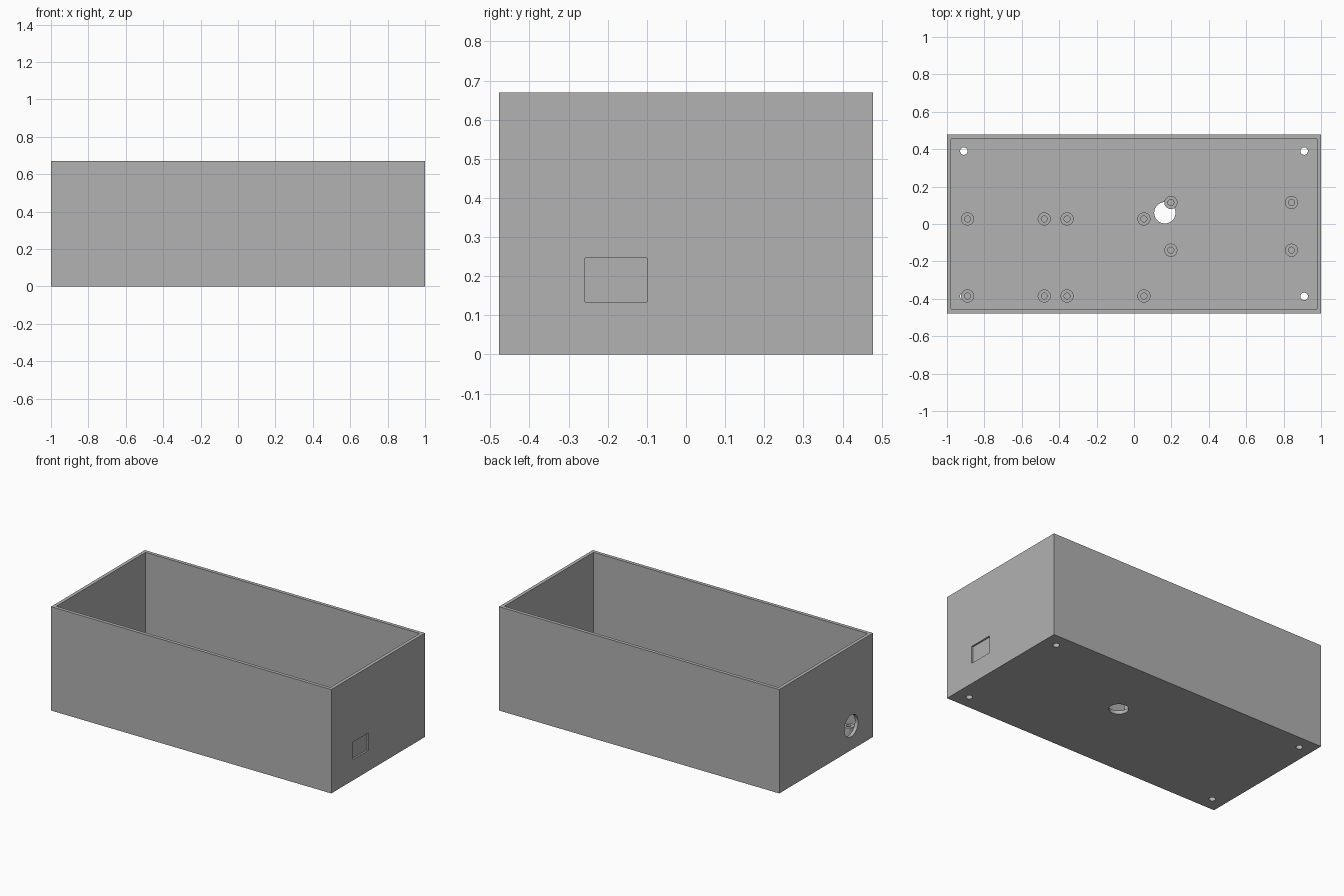
import bpy, bmesh, math
from mathutils import Matrix, Vector

if "Cube" in bpy.data.objects:
    bpy.data.objects.remove(bpy.data.objects["Cube"], do_unlink=True)

# Overall sizes
HX, HY, H = 1.0, 0.4775, 0.67
WALL = 0.0225
STANDOFF_TOP = 0.079

grey = bpy.data.materials.new("plain grey")
grey.use_nodes = True
grey.diffuse_color = (0.445, 0.445, 0.445, 1)
grey.node_tree.nodes["Principled BSDF"].inputs["Base Color"].default_value = (0.445, 0.445, 0.445, 1)


def finish(bm, name):
    mesh = bpy.data.meshes.new(name)
    bmesh.ops.recalc_face_normals(bm, faces=bm.faces)
    bm.to_mesh(mesh)
    bm.free()
    mesh.materials.append(grey)
    obj = bpy.data.objects.new(name, mesh)
    bpy.context.collection.objects.link(obj)
    return obj


def box(name, lo, hi):
    lo, hi = Vector(lo), Vector(hi)
    bm = bmesh.new()
    m = Matrix.Translation((lo + hi) / 2) @ Matrix.Diagonal((*(hi - lo), 1))
    bmesh.ops.create_cube(bm, size=1, matrix=m)
    return finish(bm, name)


def cylinder(name, centre, radius, depth, axis="Z"):
    bm = bmesh.new()
    m = Matrix.Translation(centre)
    if axis == "X":
        m = m @ Matrix.Rotation(math.pi / 2, 4, "Y")
    bmesh.ops.create_cone(bm, cap_ends=True, segments=40, radius1=radius,
                          radius2=radius, depth=depth, matrix=m)
    return finish(bm, name)


def smooth(obj):
    bpy.ops.object.select_all(action="DESELECT")
    obj.select_set(True)
    bpy.context.view_layer.objects.active = obj
    bpy.ops.object.shade_smooth_by_angle(angle=math.radians(30))


# Open-topped enclosure and everything cut out of it
case = box("case", (-HX, -HY, 0), (HX, HY, H))
cutters = [
    box("cavity_cutter", (-HX + WALL, -HY + WALL, WALL), (HX - WALL, HY - WALL, H + 0.1)),
    box("side_pocket_cutter", (HX - 0.011, -0.258, 0.134), (HX + 0.1, -0.10, 0.246)),
    cylinder("side_port_cutter", (-HX, -0.255, 0.156), 0.07, 0.1, "X"),
    cylinder("floor_port_cutter", (0.165, 0.06, 0), 0.057, 0.1),
]
for x in (-0.91, 0.91):
    for y in (-0.387, 0.39):
        cutters.append(cylinder("screw_hole_cutter", (x, y, 0), 0.02, 0.1))

bpy.context.view_layer.objects.active = case
for c in cutters:
    c.hide_render = True
    mod = case.modifiers.new(c.name, "BOOLEAN")
    mod.operation = "DIFFERENCE"
    mod.solver = "EXACT"
    mod.object = c
    bpy.ops.object.modifier_apply(modifier=mod.name)
for c in cutters:
    bpy.data.objects.remove(c, do_unlink=True)
smooth(case)

# Hollow standoff turned from a profile (radius, height)
R, BORE, BORE_FLOOR = 0.035, 0.016, WALL + 0.01
profile = [(0, WALL), (R, WALL), (R, STANDOFF_TOP), (BORE, STANDOFF_TOP),
           (BORE, BORE_FLOOR), (0, BORE_FLOOR)]
bm = bmesh.new()
verts = [bm.verts.new((r, 0, z)) for r, z in profile]
edges = [bm.edges.new(pair) for pair in zip(verts, verts[1:])]
bmesh.ops.spin(bm, geom=verts + edges, cent=(0, 0, 0), axis=(0, 0, 1),
               angle=2 * math.pi, steps=32)
bmesh.ops.remove_doubles(bm, verts=bm.verts, dist=1e-4)
standoff = finish(bm, "standoff")
smooth(standoff)

# Three boards, each held by four standoffs: (x pair, y pair)
boards = [((-0.89, -0.48), (-0.385, 0.027)),
          ((-0.358, 0.053), (-0.385, 0.027)),
          ((0.197, 0.842), (-0.14, 0.115))]
spots = [(x, y) for xs, ys in boards for x in xs for y in ys]
standoff.location = (*spots[0], 0)
for x, y in spots[1:]:
    copy = bpy.data.objects.new("standoff", standoff.data)
    copy.location = (x, y, 0)
    bpy.context.collection.objects.link(copy)
